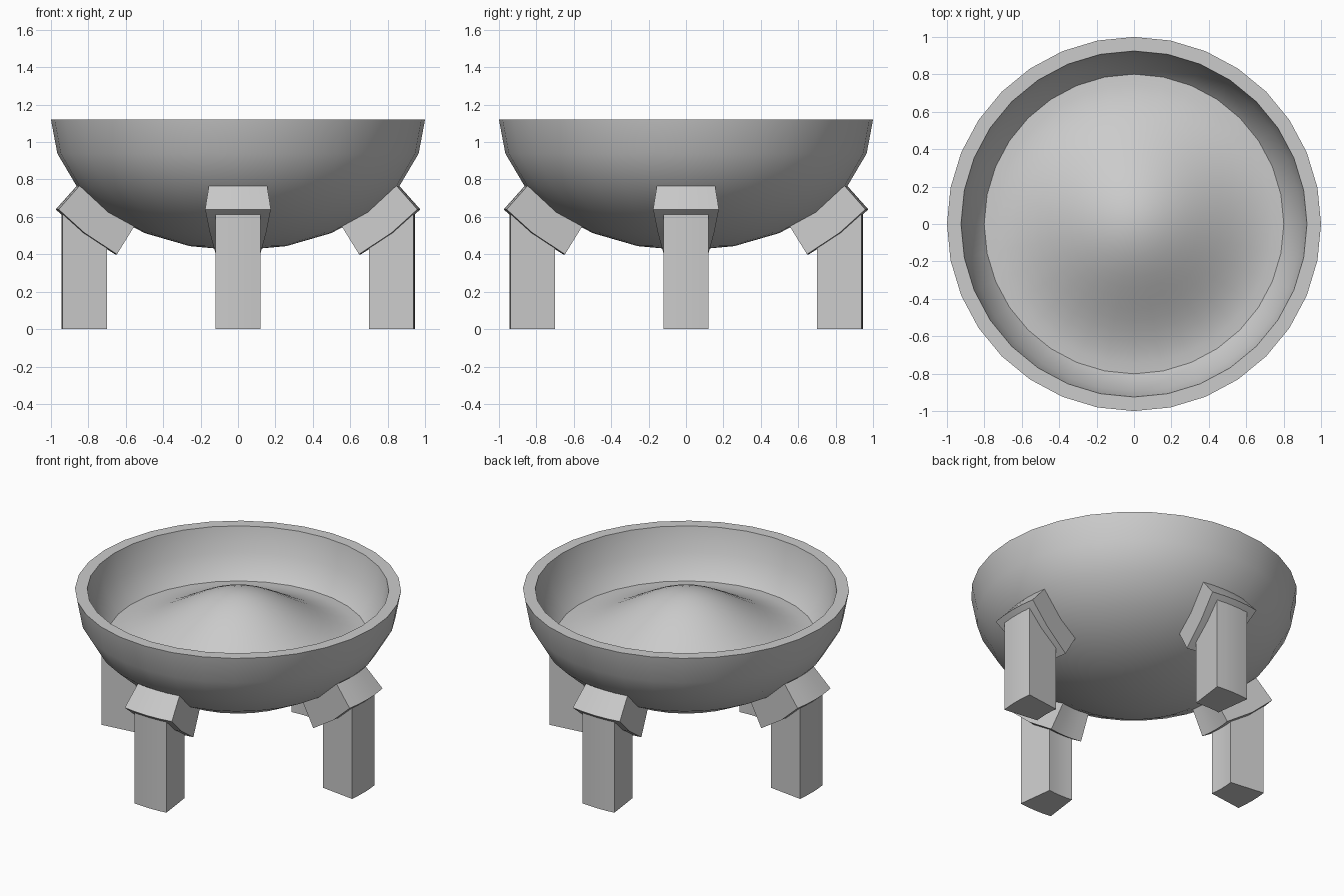
import bpy, bmesh
from math import sin, cos, pi, radians

if "Cube" in bpy.data.objects:
    bpy.data.objects.remove(bpy.data.objects["Cube"])

SEG = 32   # sides of the round parts
TOP = 1.12 # rim height


def finish(bm, name, angle):
    bmesh.ops.remove_doubles(bm, verts=bm.verts, dist=1e-5)
    bmesh.ops.recalc_face_normals(bm, faces=bm.faces)
    me = bpy.data.meshes.new(name)
    bm.to_mesh(me)
    bm.free()
    ob = bpy.data.objects.new(name, me)
    bpy.context.collection.objects.link(ob)
    bpy.ops.object.select_all(action='DESELECT')
    ob.select_set(True)
    bpy.context.view_layer.objects.active = ob
    bpy.ops.object.shade_smooth_by_angle(angle=radians(angle))
    return ob


def lathe(name, profile, angle=35):
    """Full turn of an (r, z) profile around z."""
    bm = bmesh.new()
    vs = [bm.verts.new((r, 0, z)) for r, z in profile]
    es = [bm.edges.new(p) for p in zip(vs, vs[1:])]
    bmesh.ops.spin(bm, geom=vs + es, cent=(0, 0, 0), axis=(0, 0, 1),
                   angle=2 * pi, steps=SEG, use_merge=True)
    return finish(bm, name, angle)


def wedge(name, profile, half, centre, steps=4):
    """Partial turn of a closed (r, z) profile, with end caps."""
    bm = bmesh.new()
    rows = []
    for i in range(steps + 1):
        a = centre - half + 2 * half * i / steps
        rows.append([bm.verts.new((r * cos(a), r * sin(a), z)) for r, z in profile])
    n = len(profile)
    for a, b in zip(rows, rows[1:]):
        for k in range(n):
            bm.faces.new((a[k], a[(k + 1) % n], b[(k + 1) % n], b[k]))
    bm.faces.new(rows[0])
    bm.faces.new(rows[-1])
    return finish(bm, name, 25)


def arc(radius, depth):
    """Quarter ellipse from the rim to the bottom, in 15 degree steps."""
    return [(radius * cos(radians(15 * i)) if i < 6 else 0.0,
             TOP - depth * sin(radians(15 * i))) for i in range(7)]


# Thick flattened bowl: outer skin, flat rim, inner skin
lathe("bowl", arc(1.0, 0.70)[::-1] + arc(0.925, 0.63))

# Bell-shaped mound filling the bowl
H, R = 0.30, 0.801
lathe("mound", [(R * i / 14, 0.805 + H / 2 * (1 + cos(pi * i / 14))) for i in range(15)])

# Four legs: curved bracket hugging the bowl, and a straight post
bracket = [(0.862, 0.766), (0.975, 0.64), (0.835, 0.515), (0.658, 0.40),
           (0.565, 0.548), (0.70, 0.64)]
post = [(0.705, 0), (0.945, 0), (0.945, 0.615), (0.705, 0.615)]
for i, side in enumerate(("right", "back", "left", "front")):
    wedge(side + "_bracket", bracket, radians(10.4), i * pi / 2)
    wedge(side + "_post", post, radians(7.3), i * pi / 2)
